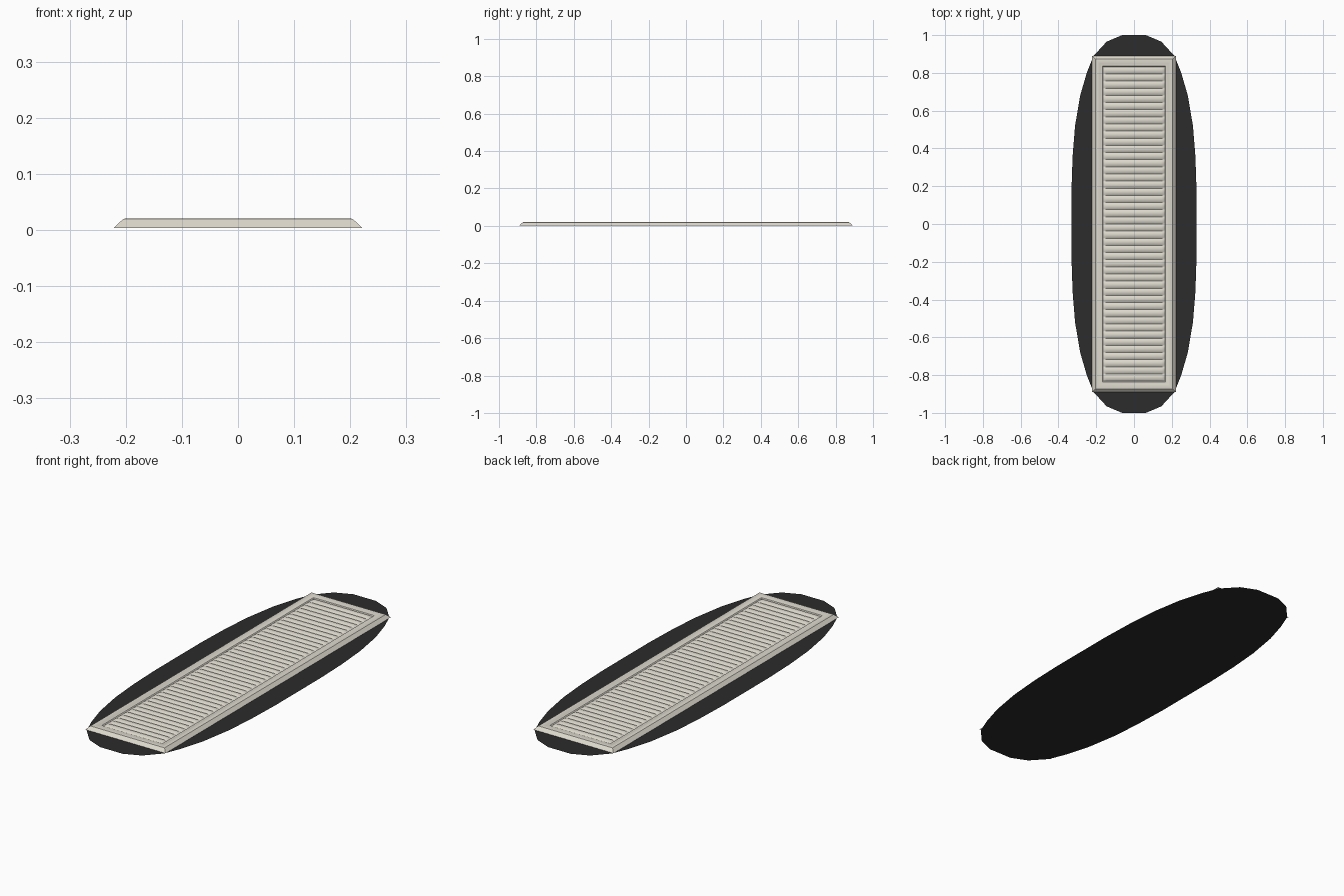
import bpy, math

if "Cube" in bpy.data.objects:
    bpy.data.objects.remove(bpy.data.objects["Cube"])


def material(name, color):
    m = bpy.data.materials.new(name)
    m.diffuse_color = color
    m.use_nodes = True
    m.node_tree.nodes["Principled BSDF"].inputs["Base Color"].default_value = m.diffuse_color
    return m


def make(name, verts, faces, mat):
    me = bpy.data.meshes.new(name)
    me.from_pydata(verts, [], faces)
    me.update()
    ob = bpy.data.objects.new(name, me)
    bpy.context.collection.objects.link(ob)
    me.materials.append(mat)
    return ob


def smooth(ob, deg):
    bpy.ops.object.select_all(action='DESELECT')
    ob.select_set(True)
    bpy.context.view_layer.objects.active = ob
    bpy.ops.object.shade_smooth_by_angle(angle=math.radians(deg))


dark = material("dark_rubber", (0.025, 0.025, 0.025, 1))
cream = material("cream", (0.72, 0.69, 0.61, 1))

# Flat faceted oval base, one quarter mirrored to four
q = [(.331, .18), (.325, .36), (.312, .52), (.285, .68),
     (.25, .80), (.214, .89), (.145, .965), (.063, 1.0)]
outline = (q + [(-x, y) for x, y in reversed(q)]
           + [(-x, -y) for x, y in q] + [(x, -y) for x, y in reversed(q)])
make("oval_base", [(x, y, 0) for x, y in outline], [list(range(len(outline)))], dark)

# Sloped rectangular frame: nested rectangular rings (half x, half y, z)
rings = [(.222, .89, .003), (.205, .873, .019), (.200, .868, .020),
         (.186, .854, .0195), (.180, .848, .0175), (.168, .836, .0175),
         (.164, .832, .0135)]
verts, faces = [], []
for x, y, z in rings:
    verts += [(-x, -y, z), (x, -y, z), (x, y, z), (-x, y, z)]
for r in range(len(rings) - 1):
    for i in range(4):
        j = (i + 1) % 4
        faces.append((4 * r + i, 4 * r + j, 4 * r + 4 + j, 4 * r + 4 + i))
smooth(make("frame", verts, faces, cream), 30)

# Ribbed centre panel: rounded ribs running across, fading at both ends
RIBS, STEPS = 44, 8
xs = [-.164, -.158, -.145, 0, .145, .158, .164]
fade = [0, .6, 1, 1, 1, .6, 0]
verts, faces = [], []
rows = RIBS * STEPS + 1
for k in range(rows):
    y = -.832 + 1.664 * k / (rows - 1)
    h = abs(math.sin(math.pi * k / STEPS)) ** .8 * .0065
    verts += [(x, y, .0135 + h * f) for x, f in zip(xs, fade)]
n = len(xs)
for k in range(rows - 1):
    for i in range(n - 1):
        a = k * n + i
        faces.append((a, a + 1, a + n + 1, a + n))
smooth(make("ribbed_panel", verts, faces, cream), 50)
